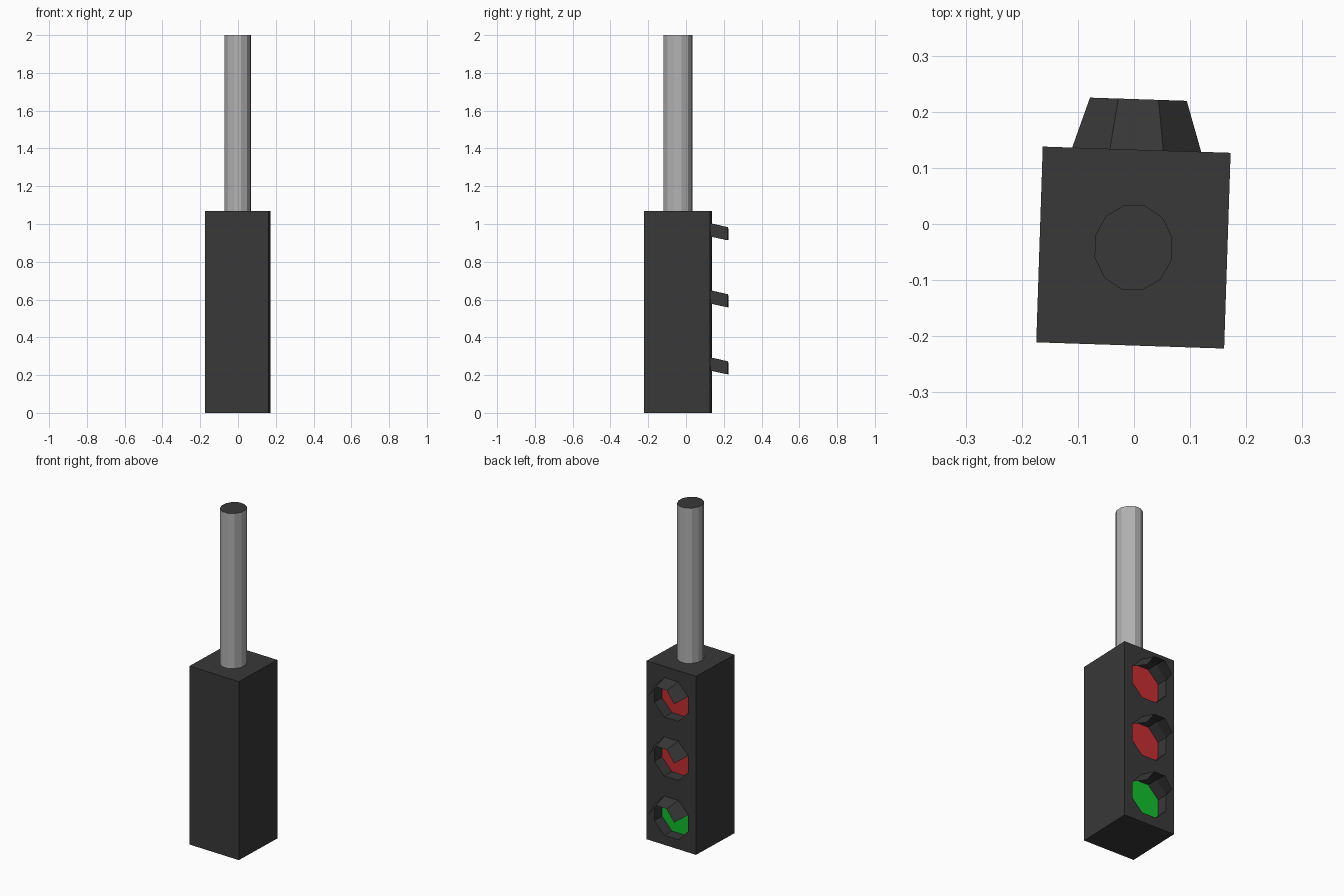
import bpy, bmesh, math
from mathutils import Matrix

if "Cube" in bpy.data.objects:
    bpy.data.objects.remove(bpy.data.objects["Cube"])

# The whole lamp is turned slightly about its pole axis
PLACE = Matrix.Translation((-0.001, -0.042, 0)) @ Matrix.Rotation(math.radians(-1.9), 4, 'Z')
BACK = 0.1745              # local y of the lamp face
LAMPS = (0.885, 0.53, 0.175)
RX, RZ = 0.1245, 0.1275    # lens opening radii


def material(name, color):
    m = bpy.data.materials.new(name)
    m.diffuse_color = (*color, 1)
    m.use_nodes = True
    m.node_tree.nodes["Principled BSDF"].inputs["Base Color"].default_value = m.diffuse_color
    return m


dark = material("dark_casing", (0.04, 0.04, 0.04))
red = material("red_lens", (0.55, 0.025, 0.03))
green = material("green_lens", (0.006, 0.5, 0.025))


def add_object(name, bm, mats=()):
    me = bpy.data.meshes.new(name)
    bm.to_mesh(me)
    bm.free()
    for m in mats:
        me.materials.append(m)
    ob = bpy.data.objects.new(name, me)
    ob.matrix_world = PLACE
    bpy.context.collection.objects.link(ob)
    return ob


def octagon(bm, y, z):
    pts = [math.radians(22.5 + 45 * i) for i in range(8)]
    return [bm.verts.new((RX * math.cos(a), y, z + RZ * math.sin(a))) for a in pts]


# Casing box
bm = bmesh.new()
bmesh.ops.create_cube(bm, size=1, matrix=Matrix.Translation((0, 0, 0.535))
                      @ Matrix.Diagonal((0.335, 0.349, 1.07, 1)))
casing = add_object("casing", bm, [dark])

# Octagonal recesses cut into the lamp face
bm = bmesh.new()
for z in LAMPS:
    a, b = octagon(bm, BACK - 0.075, z), octagon(bm, BACK + 0.05, z)
    bm.faces.new(a)
    bm.faces.new(b)
    for i in range(8):
        j = (i + 1) % 8
        bm.faces.new((a[i], a[j], b[j], b[i]))
bmesh.ops.recalc_face_normals(bm, faces=bm.faces)
cutter = add_object("recess_cutter", bm, [dark])
cutter.hide_render = True
cutter.hide_viewport = True
cut = casing.modifiers.new("recesses", 'BOOLEAN')
cut.operation, cut.solver, cut.object = 'DIFFERENCE', 'EXACT', cutter

# Lenses and tapering hoods
for z, lens_mat, label in zip(LAMPS, (red, red, green), ("top", "middle", "bottom")):
    bm = bmesh.new()
    bm.faces.new(reversed(octagon(bm, BACK - 0.07, z)))
    add_object(label + "_lens", bm, [lens_mat])

    bm = bmesh.new()
    rim = [bm.verts.new((RX * math.cos(a), BACK, z + RZ * math.sin(a)))
           for a in (math.radians(22.5 + 45 * i) for i in range(4))]
    tip = [bm.verts.new((v.co.x * 0.75, BACK + 0.09, v.co.z - 0.02)) for v in rim]
    for i in range(3):
        bm.faces.new((rim[i], rim[i + 1], tip[i + 1], tip[i]))
    add_object(label + "_hood", bm, [dark])

# Twelve-sided pole with a dark end cap
bm = bmesh.new()
bmesh.ops.create_cone(bm, segments=12, radius1=1, radius2=1, depth=0.93, cap_ends=True,
                      matrix=Matrix.Translation((0, 0, 1.535)) @ Matrix.Diagonal((0.071, 0.078, 1, 1))
                      @ Matrix.Rotation(math.radians(15), 4, 'Z'))
bm.normal_update()
for f in list(bm.faces):
    if f.normal.z > 0.9:
        f.material_index = 1
    elif f.normal.z < -0.9:
        bm.faces.remove(f)
grey = material("pole_grey", (0.45, 0.45, 0.45))
add_object("pole", bm, [grey, dark])
